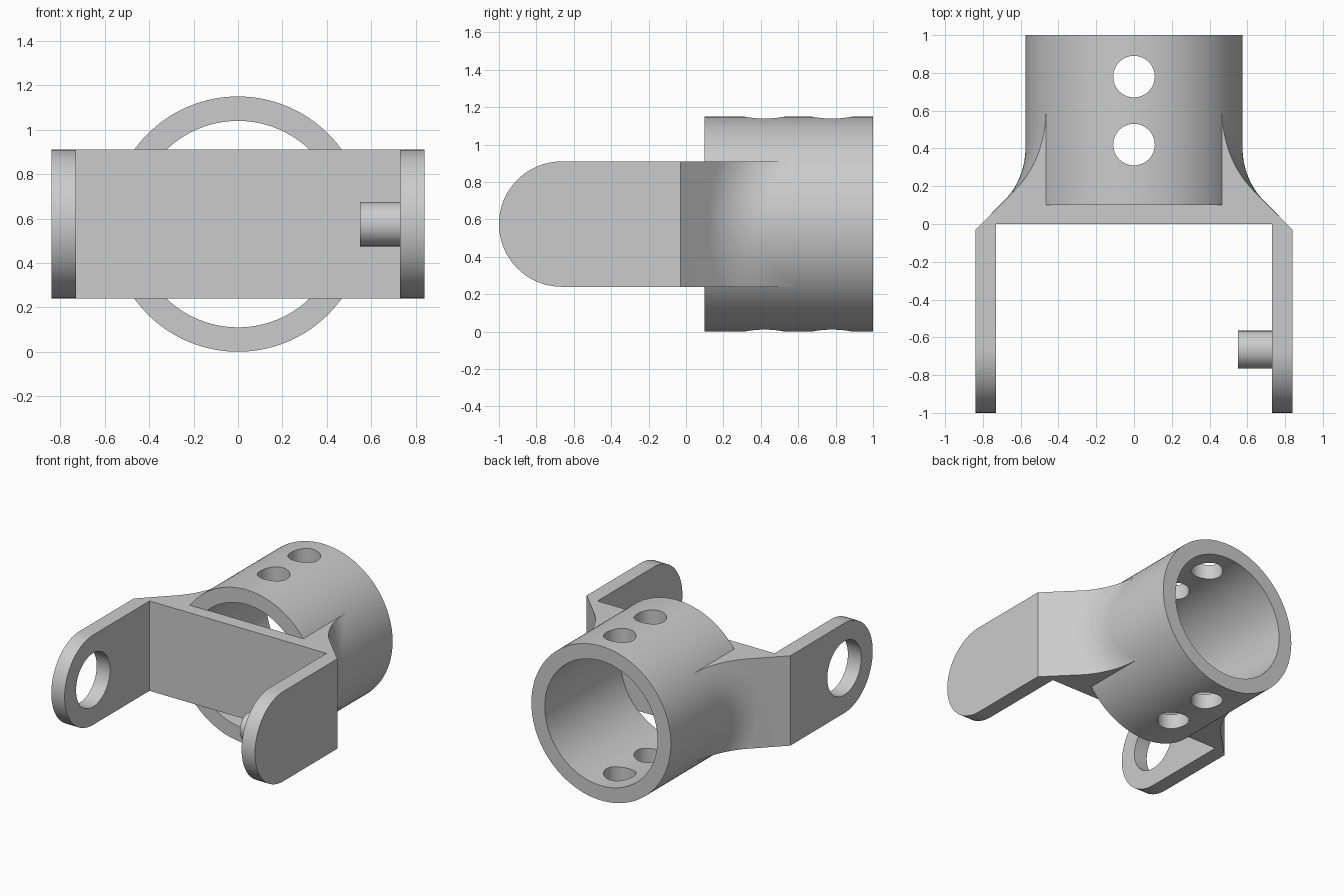
import bpy, bmesh
from math import pi, sin, cos, sqrt, radians
from mathutils import Vector, Matrix

cube = bpy.data.objects.get("Cube")
if cube:
    bpy.data.objects.remove(cube)

MID = 0.575            # height of the tube axis
R_OUT, R_IN = 0.575, 0.465
HALF = 0.335           # half height of the yoke
FILLET = 0.4
PIVOT_Y = -0.665

grey = bpy.data.materials.new("plain_grey")
grey.use_nodes = True
GREY = (0.6, 0.6, 0.6, 1)
grey.diffuse_color = GREY
grey.node_tree.nodes["Principled BSDF"].inputs["Base Color"].default_value = GREY


def add_object(name, bm):
    bmesh.ops.recalc_face_normals(bm, faces=bm.faces)
    mesh = bpy.data.meshes.new(name)
    bm.to_mesh(mesh)
    bm.free()
    mesh.materials.append(grey)
    obj = bpy.data.objects.new(name, mesh)
    bpy.context.collection.objects.link(obj)
    return obj


def activate(obj):
    bpy.ops.object.select_all(action='DESELECT')
    obj.select_set(True)
    bpy.context.view_layer.objects.active = obj


def smooth(obj):
    activate(obj)
    bpy.ops.object.shade_smooth_by_angle(angle=radians(30))


def cylinder(name, radius, length, centre, axis, sides=64):
    bm = bmesh.new()
    turn = Vector((0, 0, 1)).rotation_difference(Vector(axis)).to_matrix().to_4x4()
    bmesh.ops.create_cone(bm, cap_ends=True, segments=sides, radius1=radius,
                          radius2=radius, depth=length,
                          matrix=Matrix.Translation(centre) @ turn)
    return add_object(name, bm)


def cut(obj, cutter):
    cutter.hide_render = True
    mod = obj.modifiers.new("cut", 'BOOLEAN')
    mod.operation, mod.solver, mod.object = 'DIFFERENCE', 'EXACT', cutter
    activate(obj)
    bpy.ops.object.modifier_apply(modifier=mod.name)
    bpy.data.objects.remove(cutter)


def loft(name, sections):
    """Skin a stack of equal-length closed loops and cap both ends."""
    bm = bmesh.new()
    rows = [[bm.verts.new(p) for p in s] for s in sections]
    n = len(rows[0])
    for a, b in zip(rows, rows[1:]):
        for i in range(n):
            j = (i + 1) % n
            bm.faces.new((a[i], a[j], b[j], b[i]))
    bm.faces.new(rows[0])
    bm.faces.new(rows[-1])
    return add_object(name, bm)


# Tube with two cross-drilled holes
tube = cylinder("tube", R_OUT, 0.9, (0, 0.55, MID), (0, 1, 0), 128)
cut(tube, cylinder("bore_cutter", R_IN, 2, (0, 0.55, MID), (0, 1, 0), 128))
for y in (0.42, 0.78):
    cut(tube, cylinder("hole_cutter", 0.11, 2, (0, y, MID), (0, 0, 1)))
smooth(tube)


# Yoke: a plate whose slanted shoulders blend into the tube by a rolling-ball fillet
SLANT = 0.81           # shoulder plane is x + y = SLANT
ORBIT = R_OUT + FILLET


def fillet_point(h, t):
    """Point on the fillet at height h; t runs from tube (0) to shoulder (1)."""
    def at(a):
        centre = Vector((ORBIT * cos(a), SLANT + FILLET * sqrt(2) - ORBIT * cos(a),
                         ORBIT * sin(a)))
        to_tube = Vector((-cos(a), 0, -sin(a)))
        to_plane = Vector((-1, -1, 0)).normalized()
        return centre + FILLET * to_tube.slerp(to_plane, t)
    low, high = -0.8, 0.8
    for _ in range(40):
        mid = (low + high) / 2
        if at(mid).z < h:
            low = mid
        else:
            high = mid
    return at(low)


def yoke_section(h):
    arc = [fillet_point(h, 1 - i / 14) for i in range(15)]
    wall_x = sqrt(((R_OUT + R_IN) / 2) ** 2 - h * h)
    half = [(0.73, 0), (0.73, -0.03), (0.84, -0.03)]
    half += [(p.x, p.y) for p in arc]
    half += [(wall_x, arc[-1].y), (wall_x, 0.105)]
    loop = half + [(-x, y) for x, y in reversed(half)]
    return [(x, y, MID + h) for x, y in loop]


STEPS = 24
smooth(loft("yoke", [yoke_section(HALF * (2 * i / STEPS - 1)) for i in range(STEPS + 1)]))


# Two round-ended arms
def arm_section(x):
    loop = [(x, -0.03, MID + HALF), (x, -0.03, MID - HALF)]
    for i in range(33):
        a = -pi / 2 - pi * i / 32
        loop.append((x, PIVOT_Y + HALF * cos(a), MID + HALF * sin(a)))
    return loop


left_arm = loft("left_arm", [arm_section(0.73), arm_section(0.84)])
right_arm = loft("right_arm", [arm_section(-0.84), arm_section(-0.73)])
cut(right_arm, cylinder("pivot_cutter", 0.2, 0.5, (-0.785, PIVOT_Y, MID), (1, 0, 0)))
smooth(left_arm)
smooth(right_arm)

# Pivot peg on the inside of the left arm
smooth(cylinder("pivot_peg", 0.1, 0.2, (0.65, PIVOT_Y, MID), (1, 0, 0)))
